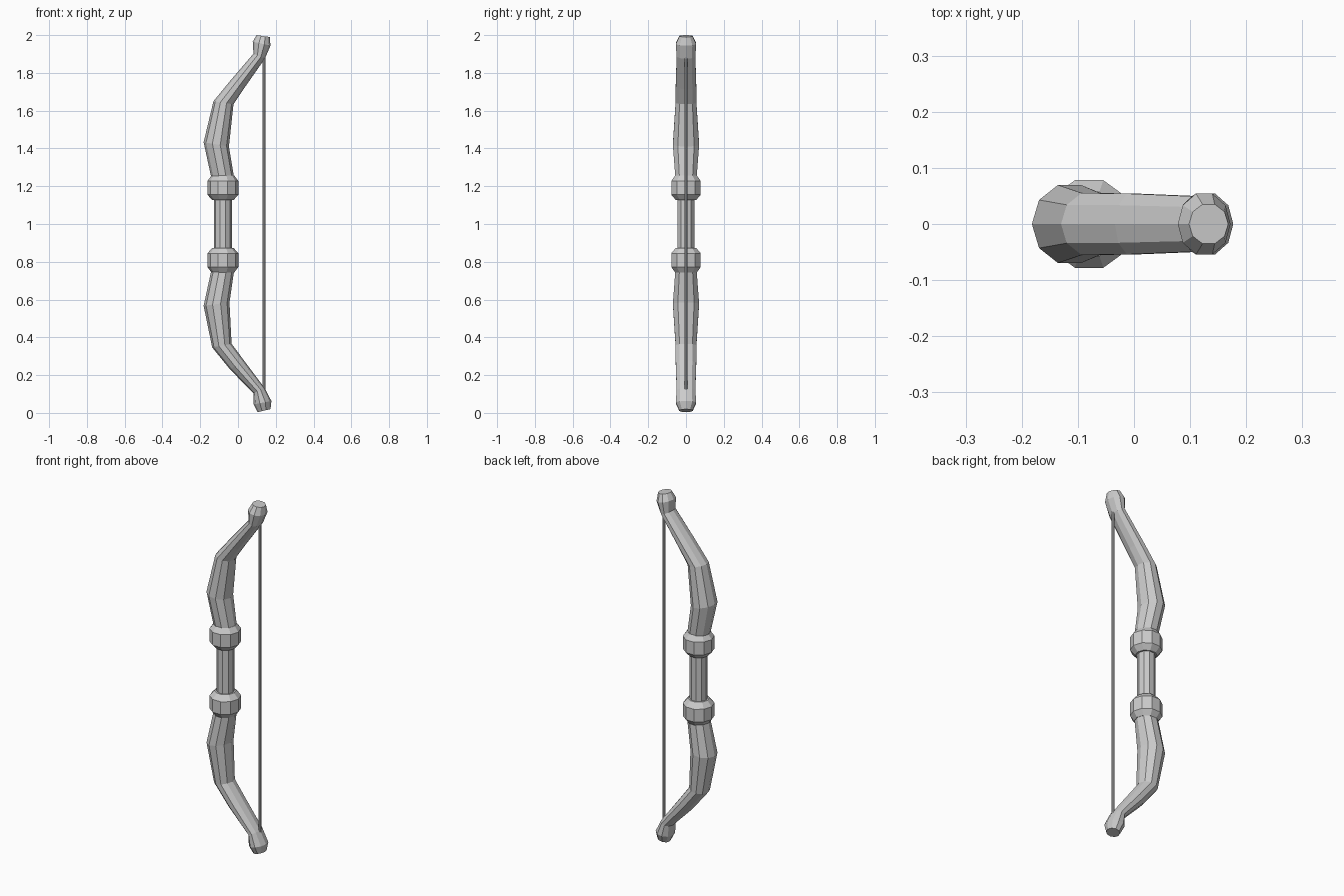
import bpy, bmesh
from math import cos, sin, tau

if "Cube" in bpy.data.objects:
    bpy.data.objects.remove(bpy.data.objects["Cube"])

SIDES = 10


def loft(name, rings, sides=SIDES):
    """Skin of flat faces through rings given as (left x, z, right x, z, y radius)."""
    bm = bmesh.new()
    loops = []
    for lx, lz, rx, rz, ry in rings:
        cx, cz, ax, az = (lx + rx) / 2, (lz + rz) / 2, (rx - lx) / 2, (rz - lz) / 2
        loops.append([bm.verts.new((cx + ax * cos(tau * i / sides),
                                    ry * sin(tau * i / sides),
                                    cz + az * cos(tau * i / sides)))
                      for i in range(sides)])
    for a, b in zip(loops, loops[1:]):
        for i in range(sides):
            j = (i + 1) % sides
            bm.faces.new((a[i], a[j], b[j], b[i]))
    bm.faces.new(loops[0])
    bm.faces.new(loops[-1])
    bmesh.ops.recalc_face_normals(bm, faces=bm.faces)
    mesh = bpy.data.meshes.new(name)
    bm.to_mesh(mesh)
    bm.free()
    obj = bpy.data.objects.new(name, mesh)
    bpy.context.collection.objects.link(obj)
    return obj


def turned(name, x, profile, sides=SIDES):
    """Upright turned part from (radius, z) pairs."""
    return loft(name, [(x - r, z, x + r, z, r) for r, z in profile], sides)


# Grip and the two barrel-shaped collars
turned("grip", -0.08, [(0.047, 0.82), (0.047, 1.18)])
for name, s in (("upper_collar", 1), ("lower_collar", -1)):
    turned(name, -0.08, [(r, 1 + s * d) for r, d in
                         ((0.056, 0.126), (0.082, 0.155), (0.082, 0.228), (0.06, 0.257))])

# Upper limb, sweeping to a flared tip
loft("upper_limb", [
    (-0.138, 1.23, -0.018, 1.23, 0.058),
    (-0.182, 1.433, -0.048, 1.41, 0.073),
    (-0.13, 1.65, -0.024, 1.634, 0.058),
    (-0.034, 1.767, 0.028, 1.712, 0.057),
    (0.082, 1.902, 0.142, 1.875, 0.052),
    (0.078, 1.965, 0.172, 1.944, 0.057),
    (0.098, 2.0, 0.168, 1.99, 0.037),
])

# Lower limb, nearly a mirror image
loft("lower_limb", [
    (-0.138, 0.77, -0.018, 0.77, 0.058),
    (-0.182, 0.567, -0.045, 0.585, 0.073),
    (-0.137, 0.347, -0.034, 0.366, 0.058),
    (-0.042, 0.23, 0.03, 0.28, 0.057),
    (0.082, 0.104, 0.14, 0.133, 0.052),
    (0.083, 0.045, 0.177, 0.063, 0.057),
    (0.104, 0.004, 0.172, 0.02, 0.037),
])

# Bowstring
turned("bowstring", 0.138, [(0.008, 0.12), (0.008, 1.89)], 8)
